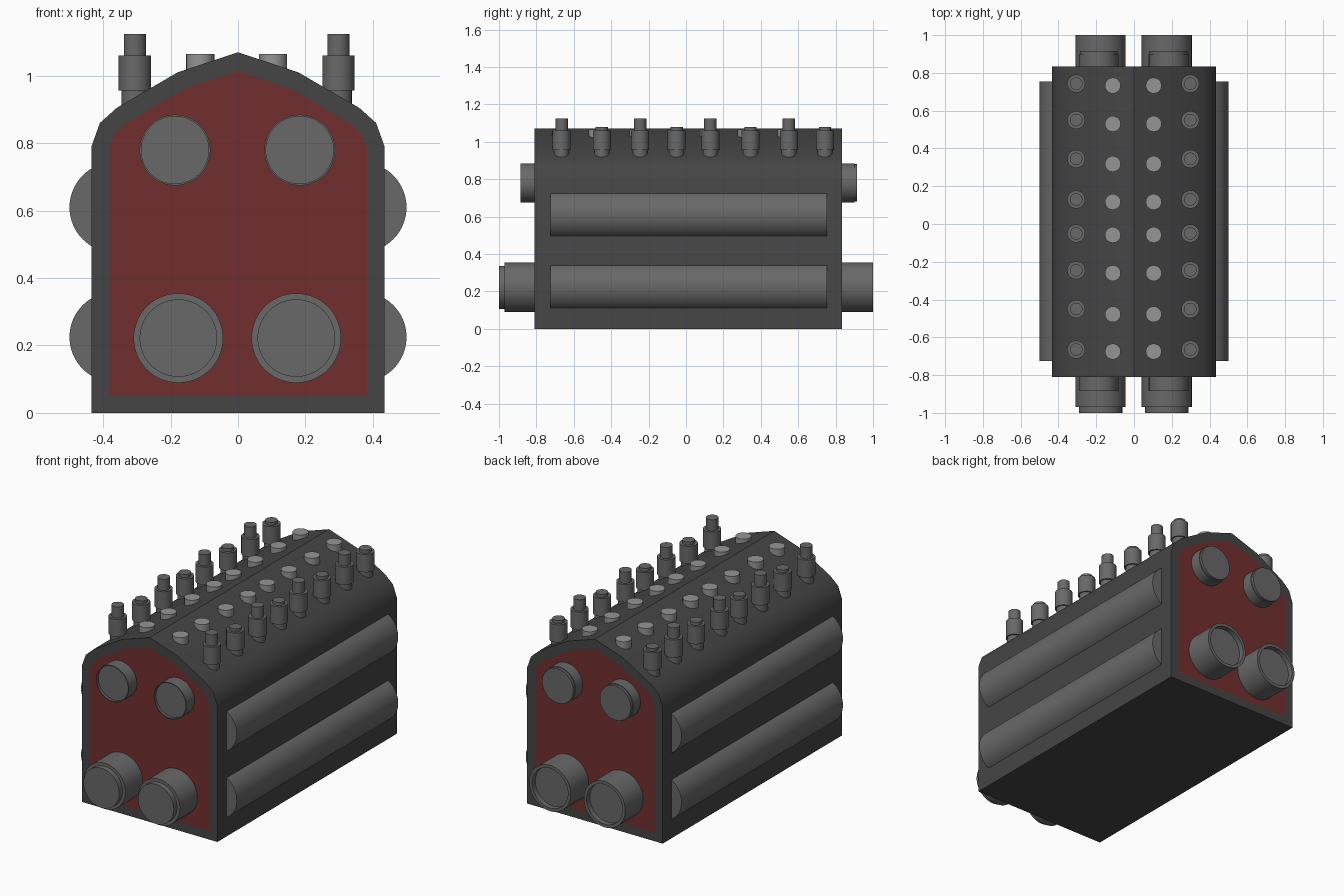
import bpy, bmesh, math
from mathutils import Matrix, Vector

if "Cube" in bpy.data.objects:
    bpy.data.objects.remove(bpy.data.objects["Cube"])


def material(name, rgb):
    m = bpy.data.materials.new(name)
    m.diffuse_color = (*rgb, 1)
    m.use_nodes = True
    m.node_tree.nodes["Principled BSDF"].inputs["Base Color"].default_value = m.diffuse_color
    return m


CASING = material("dark grey", (0.06, 0.06, 0.06))
RED = material("dull red", (0.17, 0.028, 0.028))
STEEL = material("mid grey", (0.14, 0.14, 0.14))
BRIGHT = material("light grey", (0.30, 0.30, 0.30))


def finish(name, bm, mats, angle=30):
    bmesh.ops.recalc_face_normals(bm, faces=bm.faces[:])
    me = bpy.data.meshes.new(name)
    bm.to_mesh(me)
    bm.free()
    for m in mats:
        me.materials.append(m)
    ob = bpy.data.objects.new(name, me)
    bpy.context.collection.objects.link(ob)
    bpy.ops.object.select_all(action='DESELECT')
    ob.select_set(True)
    bpy.context.view_layer.objects.active = ob
    bpy.ops.object.shade_smooth_by_angle(angle=math.radians(angle))
    return ob


def lathe(name, profile, loc, mat, sides=48, along_y=False):
    """Turn a list of (radius, height) around z, or around y, at loc."""
    bm = bmesh.new()
    rings = []
    for r, h in profile:
        ring = []
        for i in range(sides):
            a = 2 * math.pi * i / sides
            ring.append(bm.verts.new((r * math.cos(a), r * math.sin(a), h)))
        rings.append(ring)
    for a, b in zip(rings, rings[1:]):
        for i in range(sides):
            j = (i + 1) % sides
            bm.faces.new((a[i], a[j], b[j], b[i]))
    bm.faces.new(rings[0])
    bm.faces.new(rings[-1])
    turn = Matrix.Rotation(-math.pi / 2, 4, 'X') if along_y else Matrix()
    bm.transform(Matrix.Translation(loc) @ turn)
    return finish(name, bm, [mat])


# Casing: gabled profile extruded front to back, with inset red end panels
half = [(0.435, 0), (0.435, 0.79), (0.41, 0.86), (0.36, 0.905), (0.18, 1.01)]
outline = half + [(0, 1.07)] + [(-x, z) for x, z in reversed(half)]
Y0, Y1 = -0.81, 0.835
bm = bmesh.new()
cap = bm.faces.new([bm.verts.new((x, Y0, z)) for x, z in outline])
out = bmesh.ops.extrude_face_region(bm, geom=[cap], use_keep_orig=True)
bmesh.ops.translate(bm, vec=Vector((0, Y1 - Y0, 0)),
                    verts=[g for g in out["geom"] if isinstance(g, bmesh.types.BMVert)])
bmesh.ops.recalc_face_normals(bm, faces=bm.faces[:])
ends = [f for f in bm.faces if abs(f.normal.y) > 0.9]
bmesh.ops.inset_individual(bm, faces=ends, thickness=0.052, use_even_offset=True)
for f in ends:
    f.material_index = 1
finish("casing", bm, [CASING, RED])

# Side bulges: long cylinders sunk into the walls
for side, s in (("left", -1), ("right", 1)):
    for level, z in (("lower", 0.225), ("upper", 0.61)):
        lathe(f"{side}_{level}_bulge", [(0.134, -0.725), (0.134, 0.755)],
              (s * 0.366, 0, z), STEEL, 64, True)

# Through pipes: lower pair has a front plug and rear recess, upper pair the reverse
lower = [(0.115, -1), (0.115, -0.97), (0.133, -0.97), (0.133, 1),
         (0.115, 1), (0.115, 0.97)]
upper = [(0.1, -0.87), (0.1, -0.885), (0.105, -0.885), (0.105, 0.9),
         (0.1, 0.9), (0.1, 0.915)]
for side, s in (("left", -1), ("right", 1)):
    lathe(f"{side}_lower_pipe", lower, (s * 0.175 - 0.002, 0, 0.222), STEEL, 64, True)
    lathe(f"{side}_upper_pipe", upper, (s * 0.185 - 0.002, 0, 0.78), STEEL, 64, True)

# Roof fittings: collared studs of alternating height and flat bright knobs
stud_y = [-0.665, -0.45, -0.245, -0.05, 0.13, 0.345, 0.55, 0.743]
knob_y = [-0.675, -0.478, -0.26, -0.058, 0.117, 0.318, 0.53, 0.733]
for side, s in (("left", -1), ("right", 1)):
    for i, (sy, ky) in enumerate(zip(stud_y, knob_y)):
        top = 1.125 if i % 2 == 0 else 1.078
        stud = [(0.04, 0.88), (0.04, 0.957), (0.048, 0.957), (0.048, 1.06),
                (0.033, 1.06), (0.033, top)]
        lathe(f"{side}_stud_{i + 1}", stud, (s * 0.302 - 0.004, sy, 0), STEEL, 24)
        lathe(f"{side}_knob_{i + 1}", [(0.042, 0.98), (0.042, 1.065)],
              (s * 0.108 - 0.004, ky, 0), BRIGHT, 24)
